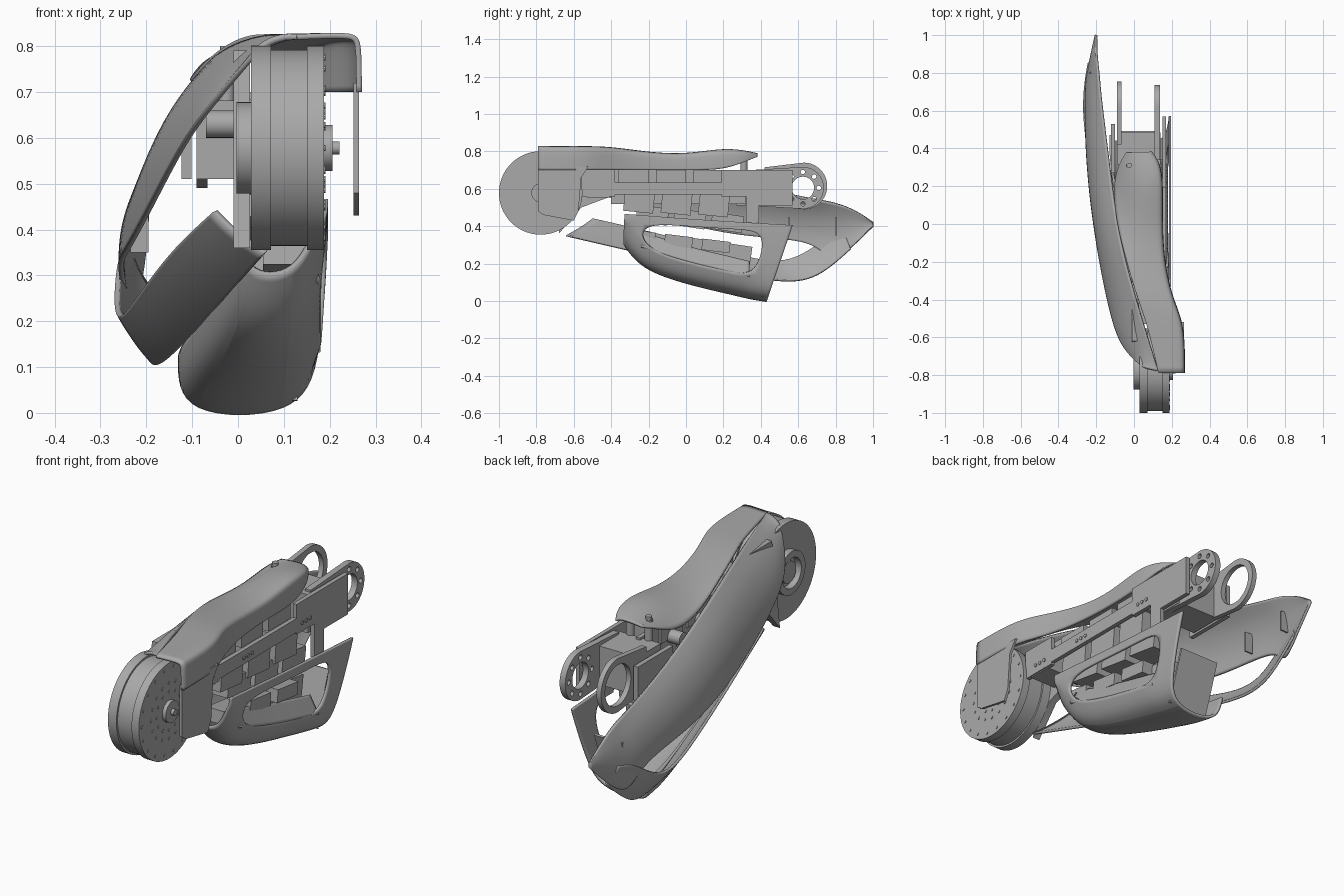
import bpy
import math
from mathutils import Matrix, Vector

default_cube = bpy.data.objects.get("Cube")
if default_cube:
    bpy.data.objects.remove(default_cube, do_unlink=True)

GREY = (.4, .4, .4, 1)
grey = bpy.data.materials.new("neutral grey")
grey.use_nodes = True
grey.diffuse_color = GREY
grey.node_tree.nodes["Principled BSDF"].inputs["Base Color"].default_value = GREY

# Curve local x, y, z become world y, z, x
SIDEWAYS = Matrix(((0, 0, 1), (1, 0, 0), (0, 1, 0))).to_4x4()


def finish(obj, angle=35):
    """Give the object its material and smooth shading with sharp edges."""
    obj.data.materials.clear()
    obj.data.materials.append(grey)
    bpy.ops.object.select_all(action="DESELECT")
    obj.select_set(True)
    bpy.context.view_layer.objects.active = obj
    bpy.ops.object.shade_smooth_by_angle(angle=math.radians(angle))
    return obj


def circle(y, z, radius, sides=48):
    """Evenly spaced side-view points on a circle."""
    angles = [math.tau * step / sides for step in range(sides)]
    return [(y + radius * math.cos(a), z + radius * math.sin(a)) for a in angles]


def rectangle(y_min, y_max, z_min, z_max):
    return [(y_min, z_min), (y_max, z_min), (y_max, z_max), (y_min, z_max)]


def plate(name, outlines, x_min, x_max):
    """Extrude side-view outlines along x; inner outlines become holes."""
    curve = bpy.data.curves.new(name + "_outline", "CURVE")
    curve.dimensions = "2D"
    curve.fill_mode = "BOTH"
    curve.extrude = (x_max - x_min) / 2
    for outline in outlines:
        spline = curve.splines.new("POLY")
        spline.points.add(len(outline) - 1)
        for point, (y, z) in zip(spline.points, outline):
            point.co = (y, z, 0, 1)
        spline.use_cyclic_u = True
    helper = bpy.data.objects.new(name + "_helper", curve)
    bpy.context.collection.objects.link(helper)
    bpy.context.view_layer.update()
    graph = bpy.context.evaluated_depsgraph_get()
    mesh = bpy.data.meshes.new_from_object(helper.evaluated_get(graph))
    bpy.data.objects.remove(helper, do_unlink=True)
    mesh.transform(Matrix.Translation(((x_min + x_max) / 2, 0, 0)) @ SIDEWAYS)
    obj = bpy.data.objects.new(name, mesh)
    bpy.context.collection.objects.link(obj)
    return finish(obj)


def box(name, centre, size, tilt=0):
    bpy.ops.mesh.primitive_cube_add(size=1, location=centre, rotation=(tilt, 0, 0))
    obj = bpy.context.object
    obj.name = name
    obj.scale = size
    return finish(obj)


def post(name, x, y, bottom, top, radius):
    bpy.ops.mesh.primitive_cylinder_add(vertices=24, radius=radius, depth=top - bottom,
                                        location=(x, y, (bottom + top) / 2))
    bpy.context.object.name = name
    return finish(bpy.context.object)


def loft(name, rows, open_cells=()):
    """Skin equal-length rows of points into a thin smooth shell."""
    width = len(rows[0])
    faces = []
    for row in range(len(rows) - 1):
        for column in range(width - 1):
            if (row, column) not in open_cells:
                corner = row * width + column
                faces.append((corner, corner + 1, corner + width + 1, corner + width))
    mesh = bpy.data.meshes.new(name)
    mesh.from_pydata([point for row in rows for point in row], [], faces)
    obj = bpy.data.objects.new(name, mesh)
    bpy.context.collection.objects.link(obj)
    skin = obj.modifiers.new("smooth skin", "SUBSURF")
    skin.levels = skin.render_levels = 3
    skin.boundary_smooth = "PRESERVE_CORNERS"
    wall = obj.modifiers.new("wall", "SOLIDIFY")
    wall.thickness = .012
    wall.offset = 0
    return finish(obj, angle=40)


def bulged_rows(upper_guide, lower_guide, bulge):
    """Rows between two edge guides, bowed outwards in proportion to their height."""
    rows = []
    for upper, lower in zip(map(Vector, upper_guide), map(Vector, lower_guide)):
        chord = lower - upper
        outward = Vector((chord.z, 0, -chord.x)) * bulge
        rows.append([upper.lerp(lower, t) + outward * math.sin(math.pi * t)
                     for t in (0, .3, .7, 1)])
    return rows


# Wheel with two flanges, hubs, axle and bolt heads
WHEEL = (-.777, .578)
plate("wheel_drum", [circle(*WHEEL, .214, sides=72)], .05, .17)
plate("wheel_left_flange", [circle(*WHEEL, .223, sides=72)], .028, .072)
plate("wheel_right_flange", [circle(*WHEEL, .223, sides=72)], .15, .188)
plate("right_hub", [circle(*WHEEL, .05)], .18, .206)
plate("axle", [circle(*WHEEL, .014)], .2, .221)
plate("left_hub_core", [circle(*WHEEL, .05)], .01, .03)
plate("left_hub_ring", [circle(*WHEEL, .1), circle(*WHEEL, .07)], -.003, .03)
for ring_radius, count in ((.2, 18), (.13, 16), (.09, 12)):
    heads = [circle(*spot, .007, sides=10) for spot in circle(*WHEEL, ring_radius, count)]
    plate("wheel_bolts", heads, .187, .191)
plate("wheel_bracket", [[(-.68, .36), (-.56, .5), (-.4, .56), (-.4, .79), (-.62, .79)]],
      -.01, .026)

# Top cover: seam edge, flat crown, rounded shoulder and side skirt
cover_rows = []
for y, seam_x, seam_z, side_x, crown_z in (
        (-.79, .13, .82, .264, .823), (-.53, .07, .82, .264, .823), (-.4, .02, .82, .2, .82),
        (-.2, -.04, .79, .155, .79), (0, -.09, .74, .145, .78), (.2, -.11, .71, .15, .815),
        (.32, -.08, .76, .135, .8), (.38, -.04, .78, .09, .785)):
    skirt_z = .7 + max(0, y - .2) * .4
    cover_rows.append([(seam_x, y, seam_z), ((seam_x + side_x) / 2, y, crown_z),
                       (side_x - .012, y, crown_z), (side_x, y, crown_z - .015),
                       (side_x, y, skirt_z)])
loft("top_cover", cover_rows)
plate("cover_side_flap", [[(-.79, .72), (-.79, .48), (-.76, .46), (-.6, .43), (-.575, .48),
                           (-.56, .66), (-.52, .72)]], .252, .264)
for x in (-.025, .07):
    post("cover_post", x, y=.31, bottom=.68, top=.785, radius=.018)
    post("cover_screw", x, y=.31, bottom=.785, top=.8, radius=.014)

# Long outer side shell, ending in a pointed tail that drops behind the opening
shell_upper = ((.13, -.78, .82), (.09, -.66, .82), (.04, -.5, .82), (-.08, -.1, .77),
               (-.13, .3, .62), (-.18, .7, .54), (-.185, .78, .53), (-.2, .9, .49),
               (-.2, 1, .42))
shell_lower = ((.05, -.76, .8), (-.06, -.66, .67), (-.12, -.5, .59), (-.2, -.1, .43),
               (-.25, .3, .34), (-.26, .7, .33), (-.235, .77, .19), (-.21, .9, .3),
               (-.2, 1, .4))
loft("side_shell", bulged_rows(shell_upper, shell_lower, bulge=.13))

# Lower rail of the side shell, curling up into the tail
rail_upper = ((-.05, -.5, .44), (-.14, -.15, .36), (-.22, .25, .25), (-.27, .55, .18),
              (-.26, .74, .34), (-.24, .85, .36))
rail_lower = ((.06, -.64, .35), (-.02, -.25, .26), (-.11, .2, .16), (-.19, .6, .08),
              (-.2, .76, .17), (-.2, .88, .28))
loft("lower_rail", bulged_rows(rail_upper, rail_lower, bulge=.05))
for y in (.55, .8):
    box("shell_rib", (-.215, y, .4), (.04, .008, .1))

# Lower housing: open-topped shoe with a window on the right side
stations = ((-.33, .3, .01), (-.24, .17, -.02), (0, .09, -.07), (.22, .04, -.11),
            (.34, .01, -.125), (.43, -.004, -.125))
SIDE = .19
housing_rows = []
for y, floor, left in stations:
    rim = .44 - .08 * y
    lean = .8 * max(0, y)
    section = ((SIDE, rim), (SIDE, rim - .04), (SIDE - .015, floor + .12),
               (SIDE - .06, floor), (left, floor), (left, floor + .12))
    housing_rows.append([(x, y + lean * (z - floor), z) for x, z in section])
loft("lower_housing", housing_rows, open_cells=((1, 1), (2, 1), (3, 1)))
loft("window_shelf", [[(SIDE - .015, y, floor + .12), (SIDE - .06, y, floor + .2)]
                      for y, floor, left in stations[1:-1]])
box("housing_rear_panel", (.025, .445, .15), (.21, .01, .26), tilt=-.33)

# Right frame: side beam with end blocks, drop leg, bolts and cross pieces
for name, outline in (("side_beam", rectangle(-.4, .2, .57, .635)),
                      ("beam_front_block", rectangle(-.56, -.38, .56, .7)),
                      ("beam_rear_block", rectangle(.19, .34, .56, .7)),
                      ("beam_drop_leg", rectangle(.32, .39, .4, .57)),
                      ("right_arm_block", rectangle(.34, .57, .51, .7))):
    plate(name, [outline], .15, .17)
for start in (-.49, -.2, .23):
    plate("beam_bolts", [circle(start + .03 * i, .6, .009, sides=12) for i in range(3)],
          .17, .174)
box("cross_box", (.025, .4, .6), (.23, .17, .18))
box("left_bracket", (-.112, .4, .59), (.022, .26, .16))
box("front_cross_block", (.09, -.47, .62), (.15, .12, .13))


def arm(name, start, eye, radius, hole, half_height, x_min, x_max, screws=()):
    """Flat arm that runs back into a round drilled eye."""
    y, z = eye
    rim = [point for point in circle(y, z, radius) if point[0] >= y]
    rim.sort(key=lambda point: point[1])
    outline = [(start, z - half_height), *rim, (start, z + half_height)]
    plate(name, [outline, circle(y, z, hole), *screws], x_min, x_max)


RIGHT_EYE = (.625, .605)
arm("right_arm", .34, RIGHT_EYE, radius=.112, hole=.06, half_height=.095, x_min=.108,
    x_max=.137, screws=[circle(*spot, .012, sides=12) for spot in circle(*RIGHT_EYE, .085, 8)])
arm("left_arm", .42, (.63, .615), radius=.125, hole=.095, half_height=.1, x_min=-.09,
    x_max=-.066)

# Stacked actuators inside the frame and behind the window
for i in range(3):
    y = .2 * i - .28
    box("upper_actuator", (.06, y, .66), (.14, .16, .08))
    box("middle_actuator", (.07, y + .03, .54 - .01 * i), (.15, .16, .13), tilt=-.1)
    box("lower_actuator", (.07, y + .1, .46 - .02 * i), (.13, .17, .09), tilt=-.15)
    box("window_actuator", (.1, y + .04, .345 - .025 * i), (.09, .15, .06), tilt=-.12)
    plate("actuator_shaft", [circle(y, .63, .03, sides=24)], -.07, .03)
plate("central_spine", [rectangle(-.4, .34, .52, .7)], 0, .02)
box("housing_floor_mount", (.03, .15, .27), (.12, .4, .1), tilt=-.15)
